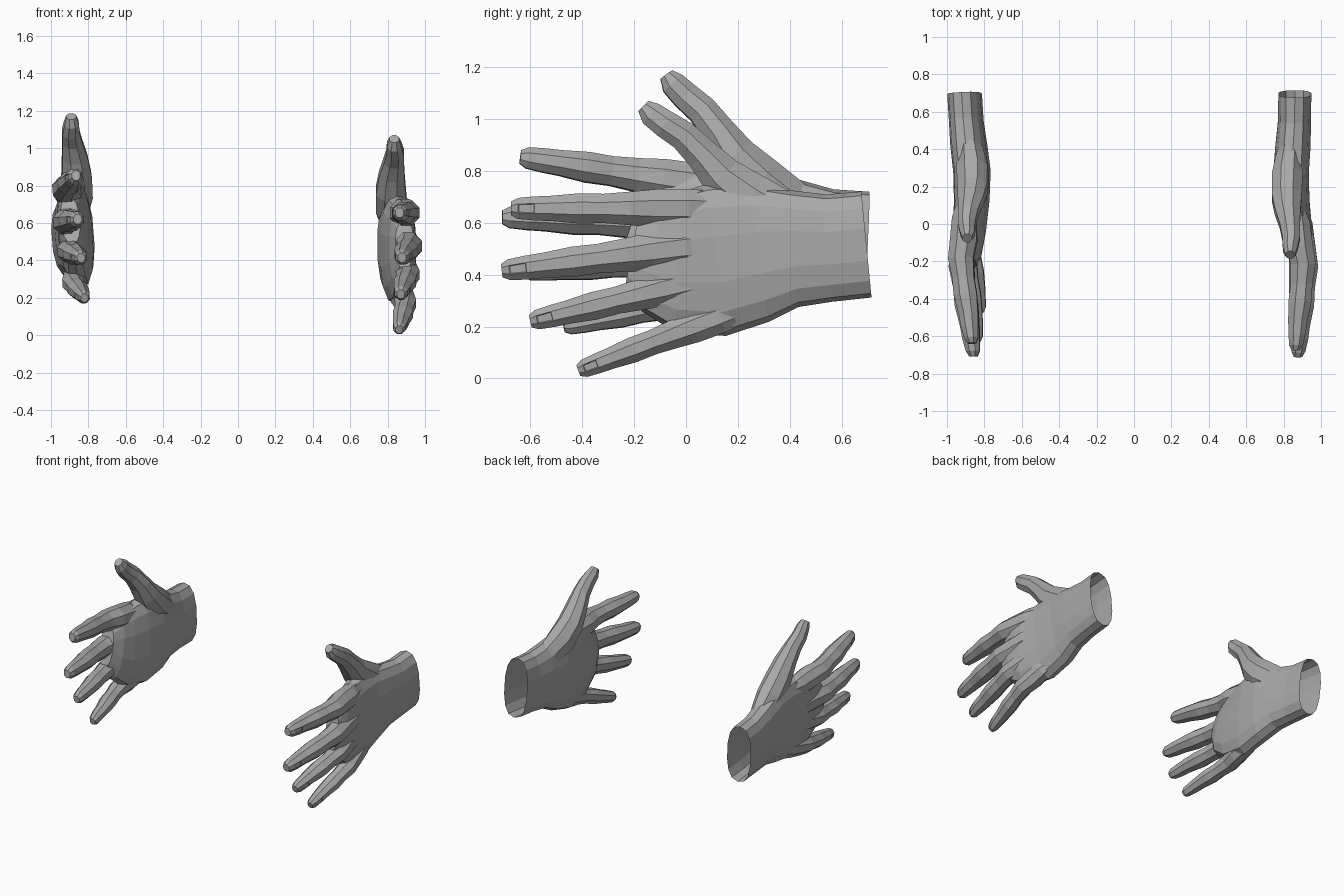
import bpy, bmesh, math
from mathutils import Vector, Matrix

cube = bpy.data.objects.get("Cube")
if cube:
    bpy.data.objects.remove(cube)

grey = bpy.data.materials.new("plain_grey")
grey.use_nodes = True
GREY = (0.4, 0.4, 0.4, 1)
grey.diffuse_color = GREY
grey.node_tree.nodes["Principled BSDF"].inputs["Base Color"].default_value = GREY


def tube(name, rows, sides, square=1.0, nail=False):
    """Closed loft through rows of (y, z, x, half width, half thickness)."""
    bm = bmesh.new()
    centres = [Vector((x, y, z)) for y, z, x, w, t in rows]
    rings = []
    for i, (c, row) in enumerate(zip(centres, rows)):
        path = centres[min(i + 1, len(rows) - 1)] - centres[max(i - 1, 0)]
        side = Vector((0, path.z, -path.y)).normalized()
        ring = []
        for k in range(sides):
            a = 2 * math.pi * (k + 0.5) / sides
            u, v = [math.copysign(abs(f(a)) ** square, f(a)) for f in (math.cos, math.sin)]
            ring.append(bm.verts.new(c + Vector((u * row[4], 0, 0)) + side * v * row[3]))
        rings.append(ring)
    for a, b in zip(rings, rings[1:]):
        for k in range(sides):
            n = (k + 1) % sides
            bm.faces.new((a[k], a[n], b[n], b[k]))
    bm.faces.new(rings[0])
    bm.faces.new(rings[-1])
    bmesh.ops.recalc_face_normals(bm, faces=bm.faces)
    if nail:
        # nail sunk into the outward face next to the tip
        bm.faces.ensure_lookup_table()
        plate = bm.faces[(len(rows) - 3) * sides + sides - 1]
        bmesh.ops.inset_individual(bm, faces=[plate], thickness=0.004, depth=-0.003)
    mesh = bpy.data.meshes.new(name)
    bm.to_mesh(mesh)
    bm.free()
    mesh.materials.append(grey)
    ob = bpy.data.objects.new(name, mesh)
    bpy.context.scene.collection.objects.link(ob)
    return ob


# Wrist, heel and palm
hand = tube("left_hand", [
    (.695, .516, .86, .205, .09), (.55, .502, .858, .207, .09),
    (.42, .5, .85, .225, .096), (.28, .485, .84, .27, .096),
    (.12, .457, .85, .295, .09), (-.03, .45, .87, .27, .084),
    (-.13, .47, .88, .215, .072), (-.21, .485, .89, .13, .05)], 14, 0.8)

# Thumb
thumb = tube("thumb", [
    (.48, .58, .85, .09, .05), (.36, .63, .83, .108, .075), (.25, .69, .82, .11, .09),
    (.14, .775, .817, .09, .086), (.065, .86, .822, .07, .074), (-.01, .935, .833, .062, .058),
    (-.08, .98, .84, .058, .05), (-.135, 1.02, .835, .052, .042),
    (-.165, 1.05, .835, .03, .028)], 8)

# Fingers: base and tip on the side plane, outward offset, scale
fingers = []
for name, base, tip, x, size in [
        ("index_finger", (.12, .655), (-.675, .655), .872, 1),
        ("middle_finger", (.12, .52), (-.71, .415), .885, 1),
        ("ring_finger", (.14, .4), (-.6, .22), .878, .93),
        ("pinky_finger", (.22, .272), (-.415, .03), .868, .85)]:
    rows = []
    for f, bow, w, t in [(0, 0, .07, .03), (.14, .004, .082, .07), (.3, .014, .08, .078),
                         (.42, .032, .07, .073), (.55, .024, .061, .063), (.67, .016, .063, .067),
                         (.8, .004, .053, .056), (.886, 0, .05, .05), (.965, -.006, .044, .04),
                         (1, -.008, .028, .024)]:
        y, z = [b + (e - b) * f for b, e in zip(base, tip)]
        rows.append((y, z, x + bow * size, w * size, t * size))
    fingers.append(tube(name, rows, 8, nail=True))

# Merge the digits into the palm
for part in [thumb] + fingers:
    mod = hand.modifiers.new(part.name, "BOOLEAN")
    mod.operation = "UNION"
    mod.solver = "EXACT"
    mod.object = part
bpy.context.view_layer.update()
merged = bpy.data.meshes.new_from_object(hand.evaluated_get(bpy.context.evaluated_depsgraph_get()))
hand.modifiers.clear()
for part in [thumb] + fingers:
    bpy.data.objects.remove(part)

# Open the wrist
bm = bmesh.new()
bm.from_mesh(merged)
cap = [f for f in bm.faces if f.normal.y > 0.9 and f.calc_center_median().y > 0.65]
bmesh.ops.delete(bm, geom=cap, context="FACES")
bm.to_mesh(merged)
bm.free()
hand.data = merged

# Mirrored hand, swung about its wrist
right = bpy.data.objects.new("right_hand", merged.copy())
bpy.context.scene.collection.objects.link(right)
swing = (Matrix.Rotation(math.radians(3), 4, "Z") @ Matrix.Rotation(math.radians(-4.5), 4, "Y")
         @ Matrix.Rotation(math.radians(-8.5), 4, "X"))
right.data.transform(Matrix.Translation((-.905, .69, .51)) @ swing
                     @ Matrix.Scale(-1, 4, (1, 0, 0)) @ Matrix.Translation((-.86, -.69, -.51)))
right.data.flip_normals()
